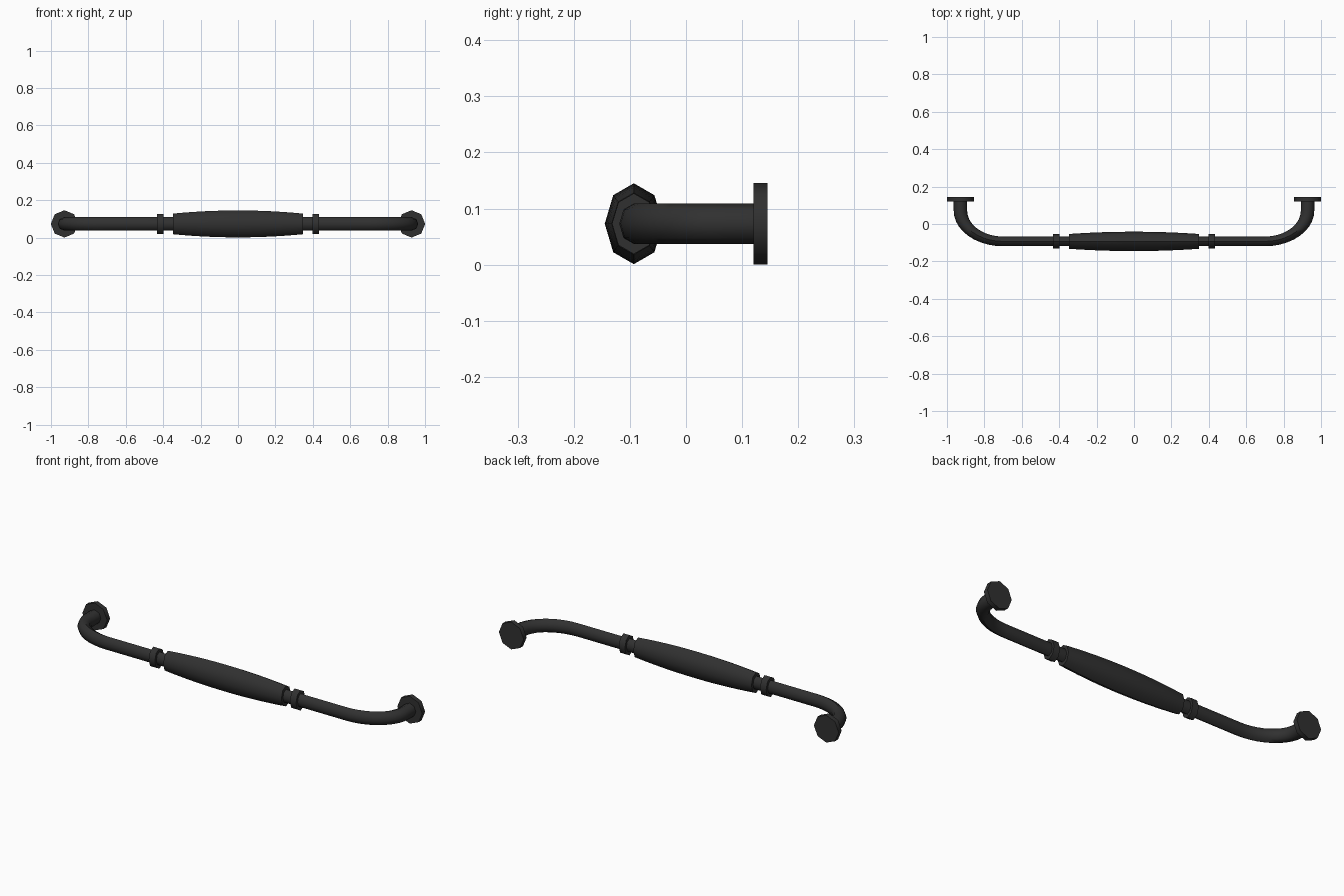
import bpy, bmesh, math
from mathutils import Vector

if "Cube" in bpy.data.objects:
    bpy.data.objects.remove(bpy.data.objects["Cube"])

SIDES = 8
SQ = 0.72            # the whole handle is flattened front to back
ZC = 0.073           # height of the centre line
BAR_Y = -0.093
LEG_X = 0.928
BEND = 0.228         # bend radius before flattening

mat = bpy.data.materials.new("dark_metal")
mat.diffuse_color = (0.03, 0.03, 0.03, 1)
mat.use_nodes = True
mat.node_tree.nodes["Principled BSDF"].inputs["Base Color"].default_value = mat.diffuse_color


def sweep(name, stations):
    """Loft octagonal rings; each station is (x, depth, heading angle, radius)."""
    bm = bmesh.new()
    rings = []
    for x, d, ang, r in stations:
        side = Vector((-math.sin(ang), math.cos(ang)))
        ring = []
        for i in range(SIDES):
            a = 2 * math.pi * i / SIDES
            off = r * math.cos(a)
            ring.append(bm.verts.new((x + side.x * off,
                                      BAR_Y + SQ * (d + side.y * off),
                                      ZC + r * math.sin(a))))
        rings.append(ring)
    for a, b in zip(rings, rings[1:]):
        for i in range(SIDES):
            j = (i + 1) % SIDES
            bm.faces.new((a[i], a[j], b[j], b[i]))
    bm.faces.new(rings[0])
    bm.faces.new(rings[-1])
    bmesh.ops.recalc_face_normals(bm, faces=bm.faces)
    me = bpy.data.meshes.new(name)
    bm.to_mesh(me)
    bm.free()
    ob = bpy.data.objects.new(name, me)
    bpy.context.collection.objects.link(ob)
    me.materials.append(mat)
    bpy.ops.object.select_all(action='DESELECT')
    ob.select_set(True)
    bpy.context.view_layer.objects.active = ob
    bpy.ops.object.shade_smooth_by_angle(angle=math.radians(50))
    return ob


# bent tube: right half from bar to leg, mirrored for the left
R = 0.036
FLANGE_D = (0.120 - BAR_Y) / SQ
BACK_D = (0.145 - BAR_Y) / SQ
half = []
STEPS = 10
for k in range(STEPS + 1):
    t = math.pi / 2 * k / STEPS
    half.append((LEG_X - BEND + BEND * math.sin(t), BEND * (1 - math.cos(t)), t, R))
half.append((LEG_X, FLANGE_D + 0.005, math.pi / 2, R))
left = [(-x, d, -t, r) for x, d, t, r in reversed(half)]
sweep("bent_tube", left + half)

# swollen grip
grip = []
for k in range(-6, 7):
    u = k / 6
    grip.append((0.348 * u, 0, 0, 0.072 - 0.017 * u * u))
sweep("grip", grip)

# collars and wall flanges
for s, label in ((-1, "left"), (1, "right")):
    sweep("collar_" + label, [(s * 0.398, 0, 0, 0.054), (s * 0.434, 0, 0, 0.054)])
    sweep("flange_" + label, [(s * LEG_X, FLANGE_D, math.pi / 2, 0.073),
                              (s * LEG_X, BACK_D, math.pi / 2, 0.073)])
